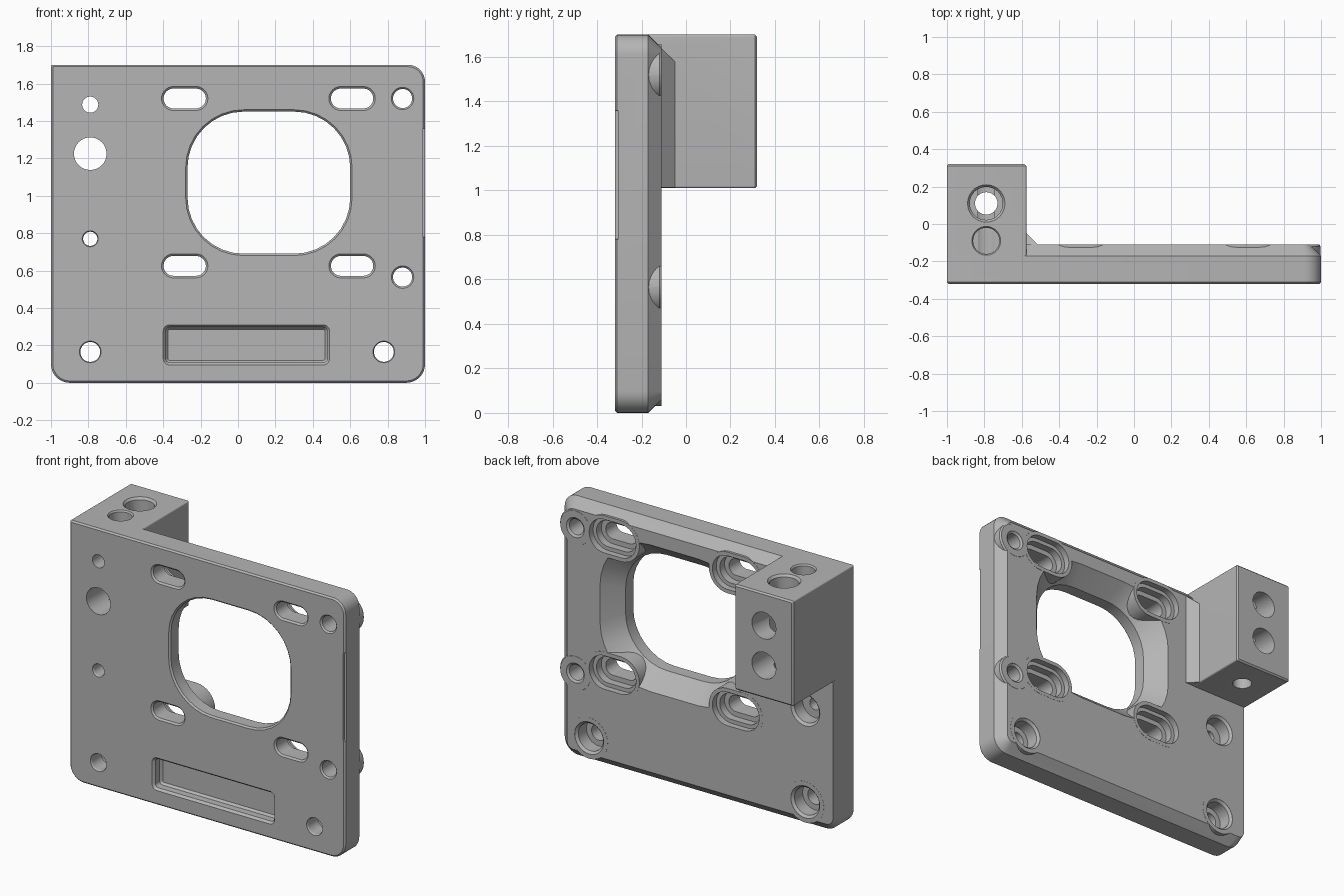
import bpy, bmesh, math

cube = bpy.data.objects.get("Cube")
if cube:
    bpy.data.objects.remove(cube, do_unlink=True)

grey = bpy.data.materials.new("machined grey")
grey.use_nodes = True
grey.diffuse_color = (0.46, 0.46, 0.46, 1)
grey.node_tree.nodes["Principled BSDF"].inputs["Base Color"].default_value = (0.46, 0.46, 0.46, 1)

FRONT, BACK, EDGE = -0.32, -0.11, 0.01


def outline(box, radii, seg):
    """Rounded rectangle; radii run from the upper right corner anticlockwise."""
    a0, a1, b0, b1 = box
    points = []
    for i, (a, b, sa, sb) in enumerate(((a1, b1, -1, -1), (a0, b1, 1, -1), (a0, b0, 1, 1), (a1, b0, -1, 1))):
        r = max(radii[i], 0.002)
        for k in range(seg + 1):
            t = math.pi / 2 * (i + k / seg)
            points.append((a + sa * r + r * math.cos(t), b + sb * r + r * math.sin(t)))
    return points


def loft(name, rings, axis="y", seg=8):
    """Solid through rounded rectangles, each ring being (position, box, radii)."""
    bm = bmesh.new()
    loops = []
    for pos, box, radii in rings:
        pts = outline(box, radii, seg)
        loops.append([bm.verts.new((a, pos, b) if axis == "y" else (a, b, pos)) for a, b in pts])
    for low, high in zip(loops, loops[1:]):
        for i in range(len(low)):
            j = (i + 1) % len(low)
            bm.faces.new((low[i], low[j], high[j], high[i]))
    bm.faces.new(loops[0])
    bm.faces.new(loops[-1])
    bmesh.ops.recalc_face_normals(bm, faces=bm.faces)
    mesh = bpy.data.meshes.new(name)
    bm.to_mesh(mesh)
    bm.free()
    mesh.materials.append(grey)
    obj = bpy.data.objects.new(name, mesh)
    bpy.context.collection.objects.link(obj)
    return obj


def slot(name, a, b, steps, half=0.0, axis="y"):
    """Round or slotted solid from (position, radius) steps."""
    rings = [(p, (a - half - r, a + half + r, b - r, b + r), (r - 0.0005,) * 4) for p, r in steps]
    return loft(name, rings, axis)


def combine(target, tool, operation):
    mod = target.modifiers.new(tool.name, "BOOLEAN")
    mod.operation, mod.object, mod.solver = operation, tool, "EXACT"
    bpy.ops.object.select_all(action="DESELECT")
    bpy.context.view_layer.objects.active = target
    target.select_set(True)
    bpy.ops.object.modifier_apply(modifier=mod.name)
    bpy.data.objects.remove(tool, do_unlink=True)


def inset(box, d):
    return (box[0] + d, box[1] - d, box[2] + d, box[3] - d)


# Plate with a fine front edge and a wide chamfer on three back edges
full, corners = (-1, 1, 0, 1.7), (0.09, 0.01, 0.1, 0.1)
bracket = loft("mounting_plate", [
    (FRONT, inset(full, EDGE), [r - EDGE for r in corners]),
    (FRONT + EDGE, full, corners),
    (-0.17, full, corners),
    (BACK, (-0.99, 0.94, 0.06, 1.64), (0.04, 0.01, 0.05, 0.04))])

# Flared back of the window
window = (-0.27, 0.6, 0.69, 1.45)
flare = [(y, inset(window, -d), (0.3 + d * 0.6,) * 4) for y, d in ((-0.25, -0.02), (-0.23, 0), (-0.1, 0.11))]
combine(bracket, loft("window_flare", flare), "DIFFERENCE")

# Bosses standing out of the chamfers
slots = [(x, z) for x in (-0.285, 0.61) for z in (0.625, 1.52)]
edge_holes = [(0.88, 0.565), (0.88, 1.52)]
bored_holes = [(-0.79, 0.165, 0.058), (0.78, 0.165, 0.058), (-0.79, 0.77, 0.043)]
for x, z in slots:
    combine(bracket, slot("slot_boss", x, z, [(-0.27, 0.135), (BACK + 0.001, 0.135)], 0.06), "UNION")
for x, z in edge_holes:
    combine(bracket, slot("edge_boss", x, z, [(-0.27, 0.118), (-0.12, 0.118), (BACK + 0.001, 0.11)]), "UNION")
for x, z, r in bored_holes[:2]:
    combine(bracket, slot("corner_boss", x, z, [(-0.27, 0.135), (BACK + 0.001, 0.135)]), "UNION")

# Straight window opening with a broken front edge
opening = [(y, inset(window, -d), (0.3 + d,) * 4) for y, d in ((-0.4, 0.01), (FRONT, 0.01), (-0.31, 0), (0, 0))]
combine(bracket, loft("window_opening", opening), "DIFFERENCE")

# Clamp block and its gusset
block = (-1, -0.575, 1.01, 1.7)
combine(bracket, loft("clamp_block", [
    (-0.25, block, (EDGE,) * 4),
    (0.31, block, (EDGE,) * 4),
    (0.32, inset(block, EDGE), (0.002,) * 4)]), "UNION")
bm = bmesh.new()
section = ((-0.6, -0.2, 1.7), (-0.455, -0.17, 1.7), (-0.575, -0.05, 1.58), (-0.6, -0.05, 1.58))
low = [bm.verts.new((x, y, 1.012)) for x, y, z in section]
high = [bm.verts.new((x, y, z - 0.002)) for x, y, z in section]
for i in range(4):
    j = (i + 1) % 4
    bm.faces.new((low[i], low[j], high[j], high[i]))
bm.faces.new(low)
bm.faces.new(high)
bmesh.ops.triangulate(bm, faces=bm.faces)
bmesh.ops.recalc_face_normals(bm, faces=bm.faces)
mesh = bpy.data.meshes.new("gusset")
bm.to_mesh(mesh)
bm.free()
mesh.materials.append(grey)
gusset = bpy.data.objects.new("gusset", mesh)
bpy.context.collection.objects.link(gusset)
combine(bracket, gusset, "UNION")

# Slots with stepped recesses behind
cutters = []
for x, z in slots:
    cutters.append(slot("slot_cut", x, z, [
        (-0.4, 0.064), (FRONT, 0.064), (-0.31, 0.053), (-0.2, 0.053), (-0.2, 0.085),
        (-0.15, 0.085), (-0.15, 0.11), (-0.05, 0.11)], 0.06))

# Plain edge holes and counterbored holes
for x, z in edge_holes:
    cutters.append(slot("edge_hole", x, z, [
        (-0.4, 0.06), (FRONT, 0.06), (-0.31, 0.051), (-0.12, 0.051), (BACK, 0.065), (-0.05, 0.065)]))
for x, z, r in bored_holes:
    cutters.append(slot("bored_hole", x, z, [
        (-0.4, r), (FRONT, r), (-0.31, r - 0.005), (-0.21, r - 0.005), (-0.21, 0.09),
        (-0.125, 0.09), (BACK, 0.105), (-0.05, 0.105)]))

# Crossing bores in the block
cutters.append(slot("cross_bore", -0.79, 1.225, [(-0.4, 0.087), (0.4, 0.087)]))
cutters.append(slot("stepped_bore", -0.79, 1.487, [(-0.4, 0.043), (-0.17, 0.043), (-0.17, 0.087), (0.4, 0.087)]))
cutters.append(slot("rod_bore", -0.79, 0.11, [
    (0.9, 0.06), (1.3, 0.06), (1.3, 0.088), (1.685, 0.088), (1.7, 0.1), (1.8, 0.1)], axis="z"))
cutters.append(slot("blind_bore", -0.79, -0.09, [(1.15, 0.07), (1.69, 0.07), (1.7, 0.077), (1.8, 0.077)], axis="z"))

# Label pocket in the front
pocket = (-0.4, 0.49, 0.095, 0.31)
steps = [(-0.4, 0), (FRONT, 0), (-0.305, 0.013), (-0.26, 0.013), (-0.245, 0.025)]
cutters.append(loft("pocket_cut", [(y, inset(pocket, d), (0.035 - d,) * 4) for y, d in steps]))

# Shallow relief on the side edge
cutters.append(loft("side_relief", [
    (-0.4, (0.988, 1.1, 0.78, 1.36), (0.005,) * 4),
    (-0.305, (0.988, 1.1, 0.78, 1.36), (0.005,) * 4)]))
for cutter in cutters:
    combine(bracket, cutter, "DIFFERENCE")

bracket.name = "mounting_bracket"
bpy.ops.object.shade_smooth_by_angle(angle=math.radians(25))
